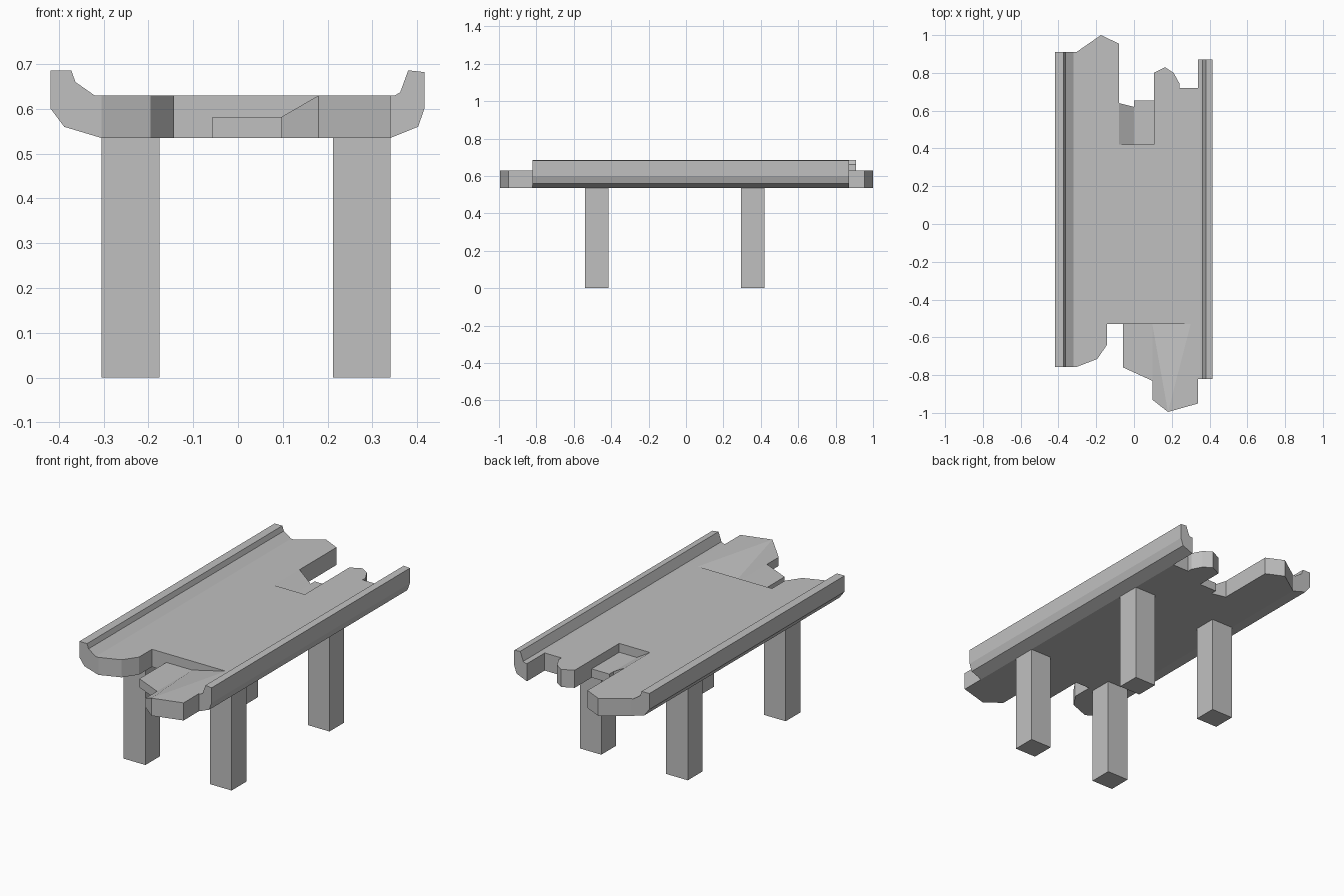
import bpy
import bmesh

if "Cube" in bpy.data.objects:
    bpy.data.objects.remove(bpy.data.objects["Cube"], do_unlink=True)

BOTTOM, TOP, LOW = 0.535, 0.63, 0.582

grey = bpy.data.materials.new("plain grey")
grey.use_nodes = True
colour = (0.53, 0.53, 0.53, 1)
grey.diffuse_color = colour
grey.node_tree.nodes["Principled BSDF"].inputs["Base Color"].default_value = colour


def solid(name, lower, upper, caps=None):
    """Join two matching loops into a closed solid; caps divides the upper loop."""
    bm = bmesh.new()
    a = [bm.verts.new(p) for p in lower]
    b = [bm.verts.new(p) for p in upper]
    n = len(a)
    bm.faces.new(a[::-1])
    for cap in caps or [range(n)]:
        bm.faces.new([b[i] for i in cap])
    for i in range(n):
        j = (i + 1) % n
        bm.faces.new((a[i], a[j], b[j], b[i]))
    bmesh.ops.recalc_face_normals(bm, faces=bm.faces)
    mesh = bpy.data.meshes.new(name)
    bm.to_mesh(mesh)
    bm.free()
    mesh.materials.append(grey)
    obj = bpy.data.objects.new(name, mesh)
    bpy.context.collection.objects.link(obj)
    return obj


def slab(name, outline, caps=None, z0=BOTTOM):
    """Extrude an (x, y, top height) outline upward from z0."""
    return solid(name, [(x, y, z0) for x, y, z in outline], outline, caps)


def rail(name, profile, y0, y1):
    """Extrude an (x, z) profile along y."""
    return solid(name, [(x, y0, z) for x, z in profile],
                 [(x, y1, z) for x, z in profile])


# Main deck with ragged ends and the rear notch
deck = [(-.305, -.757), (-.195, -.715), (-.143, -.64), (-.143, -.53),
        (.34, -.53), (.34, .72), (.24, .72), (.24, .745), (.21, .80),
        (.165, .83), (.105, .80), (.105, .42), (-.08, .42), (-.08, .955),
        (-.175, 1), (-.305, .91)]
slab("deck", [(x, y, TOP) for x, y in deck])

# Broken front tongue: low on one side, sloping up to deck height
slab("front_tongue",
     [(-.057, -.53, LOW), (-.057, -.76, LOW), (.097, -.83, LOW),
      (.097, -.93, LOW), (.18, -.995, TOP), (.34, -.95, TOP),
      (.34, -.53, TOP), (.3, -.53, TOP), (.097, -.53, LOW)],
     [(0, 1, 2, 8), (8, 2, 3), (8, 3, 4), (8, 4, 7), (4, 5, 6, 7)])

# Sunken floor in the rear notch
slab("rear_notch_floor",
     [(-.08, .42, TOP), (0, .42, LOW), (.105, .42, LOW), (.105, .655, LOW),
      (0, .655, LOW), (0, .62, LOW), (-.08, .64, TOP)],
     [(0, 1, 5, 6), (1, 2, 3, 4, 5)])

# Raised side rails
rail("right_rail",
     [(-.305, BOTTOM), (-.305, TOP), (-.32, TOP), (-.363, .66),
      (-.372, .686), (-.418, .686), (-.418, .6), (-.388, .56)], -.757, .91)
rail("left_rail",
     [(.34, BOTTOM), (.34, TOP), (.35, TOP), (.362, .637),
      (.38, .686), (.416, .682), (.416, .6), (.402, .56)], -.82, .872)

# Four square legs
for side, x0, x1 in (("right", -.305, -.175), ("left", .212, .34)):
    for end, y0, y1 in (("front", -.54, -.415), ("rear", .295, .42)):
        slab(f"{end}_{side}_leg",
             [(x0, y0, BOTTOM), (x1, y0, BOTTOM), (x1, y1, BOTTOM), (x0, y1, BOTTOM)],
             z0=0)
